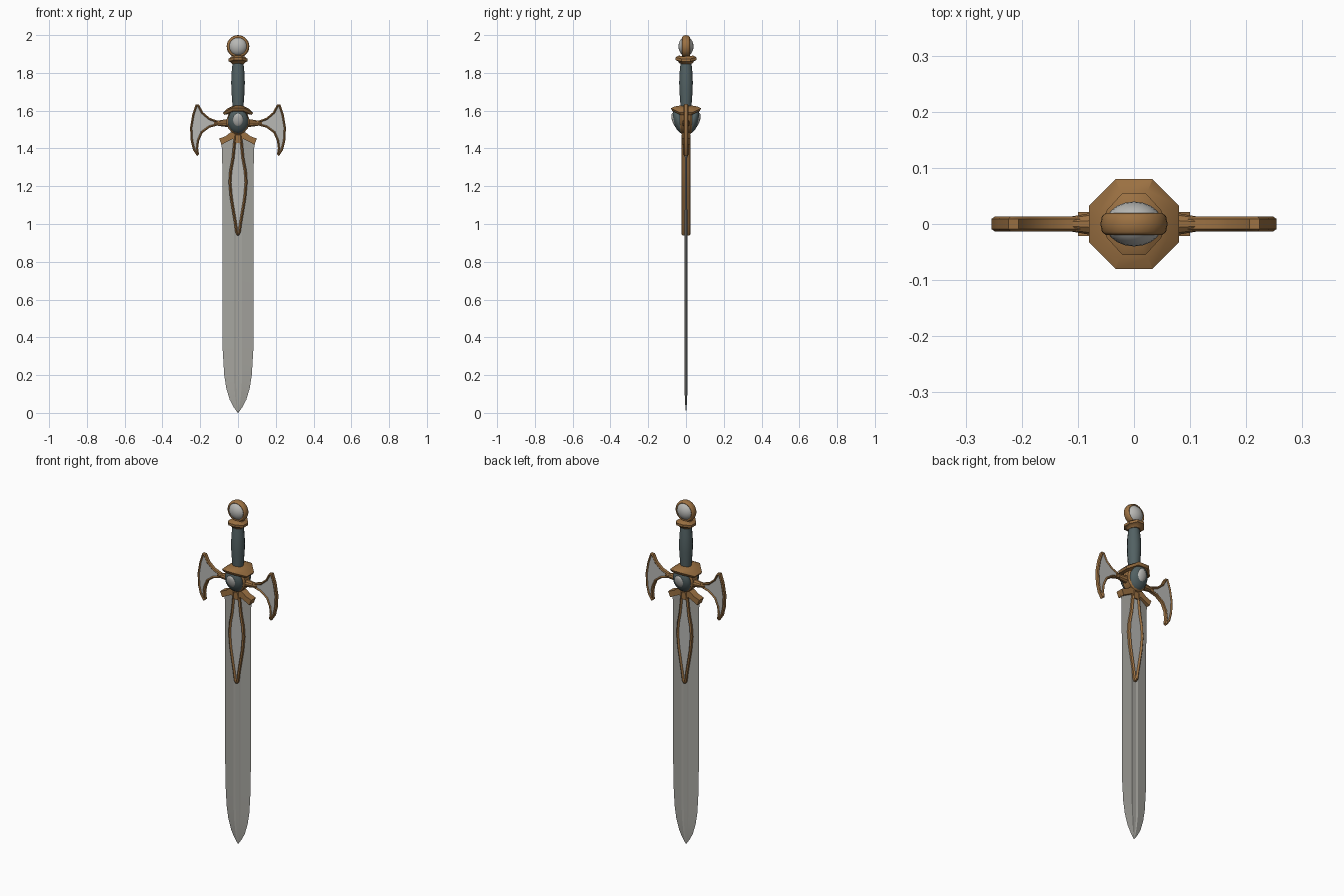
import bpy, bmesh, math
from mathutils import Vector

if "Cube" in bpy.data.objects:
    bpy.data.objects.remove(bpy.data.objects["Cube"])

def material(name, rgb):
    m = bpy.data.materials.new(name)
    m.diffuse_color = (*rgb, 1)
    m.use_nodes = True
    m.node_tree.nodes["Principled BSDF"].inputs["Base Color"].default_value = m.diffuse_color
    return m

GOLD = material("bronze gold", (0.33, 0.165, 0.055))
STEEL = material("blade steel", (0.38, 0.375, 0.345))
SILVER = material("pale silver", (0.48, 0.48, 0.46))
SLATE = material("dark slate", (0.085, 0.12, 0.125))

def finish(name, bm, mats, angle=35):
    bmesh.ops.recalc_face_normals(bm, faces=bm.faces)
    me = bpy.data.meshes.new(name)
    bm.to_mesh(me)
    bm.free()
    for m in mats:
        me.materials.append(m)
    o = bpy.data.objects.new(name, me)
    bpy.context.collection.objects.link(o)
    smooth(o, angle)
    return o

def smooth(o, angle=35):
    bpy.ops.object.select_all(action='DESELECT')
    o.select_set(True)
    bpy.context.view_layer.objects.active = o
    bpy.ops.object.shade_smooth_by_angle(angle=math.radians(angle))

def lathe(name, rings, n, mat, sy=1.0, bend=0.0, angle=35):
    """Stack of n-sided rings (apothem, z), optionally drooping towards +-x."""
    bm = bmesh.new()
    loops = []
    for r, z in rings:
        R = r / math.cos(math.pi / n)
        loop = []
        for i in range(n):
            a = (i + 0.5) * 2 * math.pi / n
            x, y = R * math.cos(a), R * sy * math.sin(a)
            loop.append(bm.verts.new((x, y, z - bend * x * x)))
        loops.append(loop)
    for a, b in zip(loops, loops[1:]):
        for i in range(n):
            j = (i + 1) % n
            bm.faces.new((a[i], a[j], b[j], b[i]))
    bm.faces.new(loops[0])
    bm.faces.new(loops[-1])
    return finish(name, bm, [mat], angle)

def plate(name, outline, half, rim=0.0, inner=None):
    """Outline in x,z extruded in y, with a raised rounded rim and sunken panel."""
    bm = bmesh.new()
    body = half * 0.7 if rim else half
    front = bm.faces.new([bm.verts.new((x, -body, z)) for x, z in outline])
    ret = bmesh.ops.extrude_face_region(bm, geom=[front], use_keep_orig=True)
    verts = [g for g in ret["geom"] if isinstance(g, bmesh.types.BMVert)]
    bmesh.ops.translate(bm, verts=verts, vec=(0, 2 * body, 0))
    bmesh.ops.recalc_face_normals(bm, faces=bm.faces)
    if rim:
        bm.normal_update()
        for f in [f for f in bm.faces if abs(f.normal.y) > 0.9]:
            bmesh.ops.inset_region(bm, faces=[f], thickness=rim * 0.5, depth=half * 0.3,
                                   use_even_offset=True)
            bmesh.ops.inset_region(bm, faces=[f], thickness=rim * 0.5, depth=-half * 0.4,
                                   use_even_offset=True)
            f.material_index = 1
    return finish(name, bm, [GOLD, inner] if inner else [GOLD], 40)

def ellipsoid(name, loc, scale, mat, rx=0.0):
    bpy.ops.mesh.primitive_uv_sphere_add(segments=20, ring_count=12, radius=1,
                                         location=loc, rotation=(rx, 0, 0))
    o = bpy.context.object
    o.name = name
    o.scale = scale
    o.data.materials.append(mat)
    smooth(o, 60)

def mirrored(half):
    return half + [(-x, z) for x, z in reversed(half)]

# Blade: thin lenticular section with a central fuller
bm = bmesh.new()
rows = [(0.0, 0.001), (0.03, 0.023), (0.07, 0.044), (0.13, 0.062), (0.2, 0.073),
        (0.35, 0.082), (1.3, 0.083), (1.4, 0.085), (1.45, 0.094)]
prev = None
for z, w in rows:
    k = min(1, w / 0.06)
    a, b = 0.3 * w if w < 0.07 else 0.022, 0.15 * w if w < 0.07 else 0.011
    half = [(-w, 0.0), (-a, 0.008 * k), (-b, 0.005 * k), (b, 0.005 * k), (a, 0.008 * k), (w, 0.0)]
    section = half + [(x, -y) for x, y in half[-2:0:-1]]
    loop = [bm.verts.new((x, y, z)) for x, y in section]
    if prev:
        for i in range(len(loop)):
            j = (i + 1) % len(loop)
            bm.faces.new((prev[i], prev[j], loop[j], loop[i]))
    else:
        bm.faces.new(loop)
    prev = loop
bm.faces.new(prev)
finish("blade", bm, [STEEL], 12)

# Leaf ornament over the blade
plate("blade_leaf", mirrored([(0.02, 1.48), (0.026, 1.42), (0.033, 1.35), (0.046, 1.28),
      (0.05, 1.22), (0.043, 1.14), (0.03, 1.06), (0.02, 1.0), (0.014, 0.955), (0.006, 0.94)]),
      0.024, 0.014, SILVER)

# Spread collar at the blade root
plate("blade_collar", mirrored([(0.04, 1.485), (0.065, 1.465), (0.1, 1.452), (0.087, 1.42),
      (0.055, 1.437), (0.028, 1.45), (0.012, 1.43)]), 0.021)

# Axe-shaped cross guard wings with gold arms
wing = [(0.05, 1.55), (0.106, 1.546), (0.15, 1.562), (0.185, 1.592), (0.206, 1.632),
        (0.224, 1.634), (0.242, 1.58), (0.254, 1.51), (0.25, 1.44), (0.238, 1.392),
        (0.217, 1.36), (0.206, 1.368), (0.211, 1.40), (0.206, 1.44), (0.188, 1.482),
        (0.15, 1.51), (0.106, 1.522), (0.05, 1.515)]
for s, side in ((1, "right"), (-1, "left")):
    plate(f"{side}_wing", [(s * x, z) for x, z in wing], 0.013, 0.011, SILVER)
    arm = lathe(f"{side}_arm", [(0.023, 0.03), (0.018, 0.08), (0.013, 0.11), (0.01, 0.128)],
                10, GOLD)
    arm.rotation_euler = (0, s * math.pi / 2, 0)
    arm.location = (0, 0, 1.534)

# Central hub with a tilted gem setting on both faces
hub = lathe("hub", [(0.05, -0.034), (0.06, -0.022), (0.06, 0.022), (0.05, 0.034)], 16, GOLD, 1.1)
hub.rotation_euler = (math.pi / 2, 0, 0)
hub.location = (0, 0, 1.542)
for s, side in ((-1, "front"), (1, "back")):
    ellipsoid(f"{side}_gem_setting", (0, s * 0.036, 1.545), (0.054, 0.031, 0.068), SLATE, -s * 0.3)
    ellipsoid(f"{side}_gem", (0, s * 0.06, 1.55), (0.028, 0.014, 0.038), SILVER, -s * 0.3)

# Drooping octagonal guard cap
lathe("guard_cap", [(0.03, 1.57), (0.055, 1.595), (0.073, 1.602), (0.08, 1.618), (0.06, 1.625),
      (0.03, 1.628)], 8, GOLD, bend=4.5)

# Grip
lathe("grip", [(0.028, 1.61), (0.031, 1.65), (0.035, 1.71), (0.036, 1.75), (0.034, 1.80),
      (0.029, 1.85), (0.027, 1.87)], 12, SLATE)

# Pommel: octagonal collar, ring and domed disc
lathe("pommel_collar", [(0.03, 1.85), (0.04, 1.864), (0.05, 1.87), (0.05, 1.884), (0.035, 1.892)],
      8, GOLD, 1.1, bend=4)
bpy.ops.mesh.primitive_torus_add(major_segments=28, minor_segments=8, major_radius=0.05,
                                 minor_radius=0.01, location=(0, 0, 1.94),
                                 rotation=(math.pi / 2, 0, 0))
ring = bpy.context.object
ring.name = "pommel_ring"
ring.scale = (1, 1, 2)
ring.data.materials.append(GOLD)
smooth(ring, 50)
ellipsoid("pommel_disc", (0, 0, 1.94), (0.051, 0.04, 0.051), SILVER)
